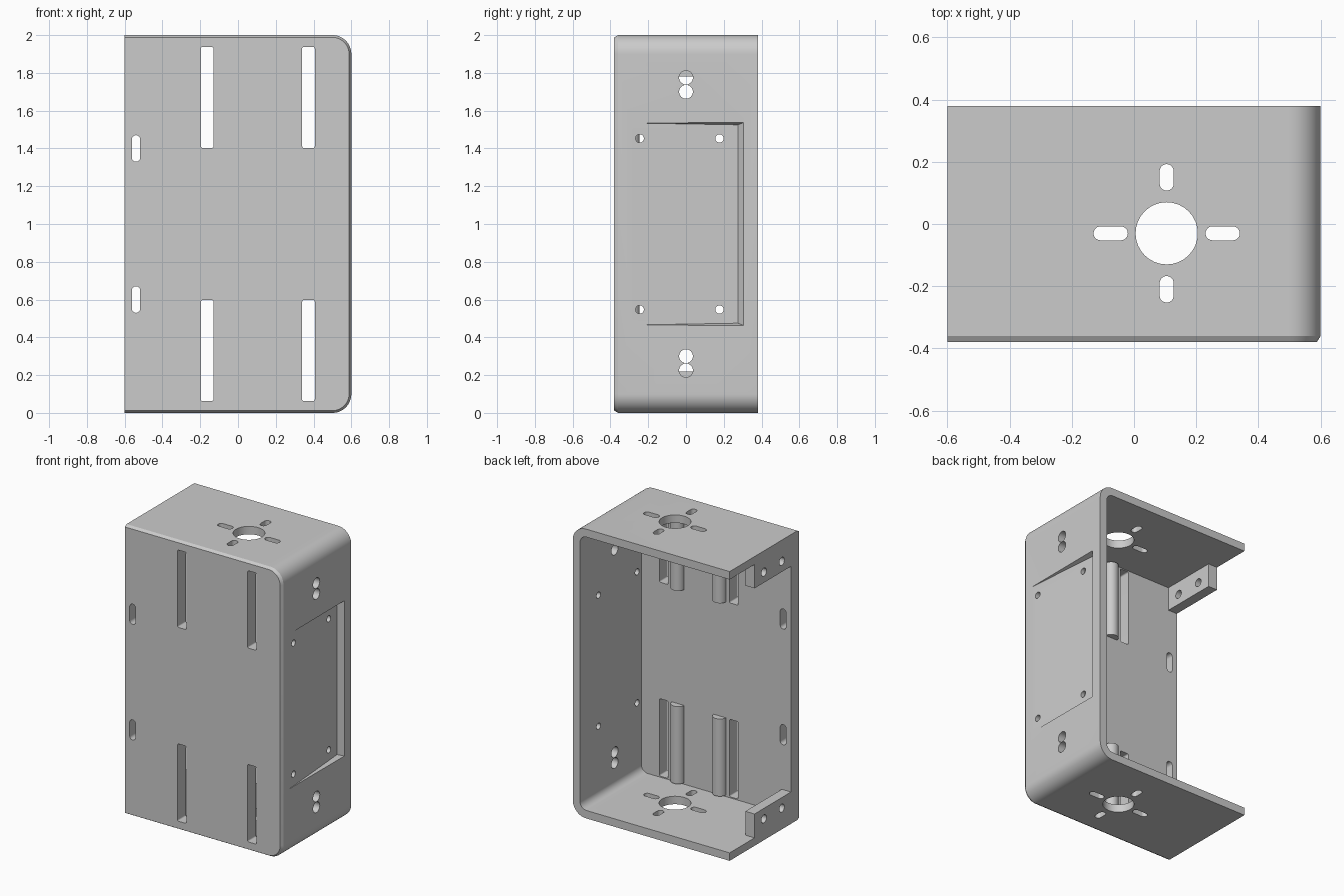
import bpy, bmesh, math
from mathutils import Vector

cube = bpy.data.objects.get("Cube")
if cube:
    bpy.data.objects.remove(cube, do_unlink=True)

grey = bpy.data.materials.new("plain grey")
grey.use_nodes = True
grey.diffuse_color = (0.6, 0.6, 0.6, 1)
grey.node_tree.nodes["Principled BSDF"].inputs["Base Color"].default_value = (0.6, 0.6, 0.6, 1)

AXES = {"x": lambda u, v, w: (w, u, v),   # profile in y, z
        "y": lambda u, v, w: (u, w, v),   # profile in x, z
        "z": lambda u, v, w: (u, v, w)}   # profile in x, y


def make_object(name, bm):
    bmesh.ops.recalc_face_normals(bm, faces=bm.faces)
    mesh = bpy.data.meshes.new(name)
    bm.to_mesh(mesh)
    bm.free()
    mesh.materials.append(grey)
    obj = bpy.data.objects.new(name, mesh)
    bpy.context.collection.objects.link(obj)
    return obj


def loft(name, axis, rings):
    """Skin a stack of (profile, depth) rings and cap both ends."""
    bm = bmesh.new()
    loops = [[bm.verts.new(AXES[axis](u, v, w)) for u, v in profile] for profile, w in rings]
    for a, b in zip(loops, loops[1:]):
        for i in range(len(a)):
            j = (i + 1) % len(a)
            bm.faces.new((a[i], a[j], b[j], b[i]))
    bm.faces.new(loops[0])
    bm.faces.new(loops[-1])
    return make_object(name, bm)


def arc(cu, cv, r, start, end, steps):
    angles = [math.radians(start + (end - start) * i / steps) for i in range(steps + 1)]
    return [(cu + r * math.cos(a), cv + r * math.sin(a)) for a in angles]


def round_right(u0, u1, v0, v1, r):
    """Rectangle with only its two right-hand corners rounded."""
    return ([(u0, v0)] + arc(u1 - r, v0 + r, r, -90, 0, 12)
            + arc(u1 - r, v1 - r, r, 0, 90, 12) + [(u0, v1)])


def round_all(cu, cv, w, h, r):
    """Rounded rectangle; r = half the short side gives a slot."""
    a, b = w / 2 - r, h / 2 - r
    points = []
    for k, (su, sv) in enumerate([(1, 1), (-1, 1), (-1, -1), (1, -1)]):
        for p in arc(cu + su * a, cv + sv * b, r, k * 90, k * 90 + 90, 8):
            if not points or (Vector(p) - Vector(points[-1])).length > 1e-5:
                points.append(p)
    if (Vector(points[0]) - Vector(points[-1])).length < 1e-5:
        points.pop()
    return points


def cut(target, cutter):
    mod = target.modifiers.new("cut", "BOOLEAN")
    mod.operation, mod.solver, mod.object = "DIFFERENCE", "EXACT", cutter
    graph = bpy.context.evaluated_depsgraph_get()
    mesh = bpy.data.meshes.new_from_object(target.evaluated_get(graph))
    target.modifiers.clear()
    target.data = mesh
    bpy.data.objects.remove(cutter, do_unlink=True)


def cut_slot(target, axis, cu, cv, w, h, d0, d1, r=None):
    profile = round_all(cu, cv, w, h, min(w, h) / 2 if r is None else r)
    cut(target, loft("cutter", axis, [(profile, d0), (profile, d1)]))


# Housing: rounded shell with a chamfered front edge
outer = round_right(-0.6, 0.6, 0, 2, 0.1)
housing = loft("housing", "y", [(round_right(-0.6, 0.588, 0.012, 1.988, 0.088), -0.38),
                                (outer, -0.36), (outer, 0.38)])

# Cavity, open at the back and at one side
inner = round_right(-0.8, 0.545, 0.055, 1.945, 0.05)
cut(housing, loft("cutter", "y", [(inner, -0.29), (inner, 0.6)]))

# Sloping pocket in the side wall
bm = bmesh.new()
for s in (-1, 1):
    for x, y, half in [(0.6, -0.3, 0.535), (0.565, 0.275, 0.525), (0.6, 0.305, 0.537),
                       (0.7, -0.3, 0.535), (0.7, 0.305, 0.537)]:
        bm.verts.new((x, y, 1 + s * half))
bmesh.ops.convex_hull(bm, input=bm.verts)
cut(housing, make_object("cutter", bm))

# Openings mirrored above and below mid height
for s in (-1, 1):
    for x in (-0.163, 0.373):
        cut_slot(housing, "y", x, 1 + s * 0.67, 0.067, 0.535, -0.5, -0.2, 0.01)
    cut_slot(housing, "y", -0.54, 1 + s * 0.4, 0.045, 0.14, -0.5, -0.2)
    for z in (0.7, 0.775):
        cut_slot(housing, "x", 0, 1 + s * z, 0.073, 0.073, 0.5, 0.7)
    for y in (-0.245, 0.177):
        cut_slot(housing, "x", y, 1 + s * 0.453, 0.044, 0.044, 0.5, 0.7)

# Shaft hole and four slots through top and bottom
cx, cy = 0.105, -0.03
cut_slot(housing, "z", cx, cy, 0.2, 0.2, -0.5, 2.5)
for s in (-1, 1):
    cut_slot(housing, "z", cx + s * 0.18, cy, 0.11, 0.045, -0.5, 2.5)
    cut_slot(housing, "z", cx, cy + s * 0.18, 0.045, 0.085, -0.5, 2.5)

parts = [housing]
for s, label in ((-1, "lower"), (1, "upper")):
    # Mounting block with two screw holes
    z = 1 + s * 0.8625
    rect = [(-0.292, z - 0.0825), (0.108, z - 0.0825), (0.108, z + 0.0825), (-0.292, z + 0.0825)]
    block = loft(label + "_mounting_block", "x", [(rect, -0.6), (rect, -0.53)])
    for y in (0.005, -0.19):
        cut_slot(block, "x", y, 1 + s * 0.853, 0.056, 0.056, -0.8, -0.4)
    parts.append(block)
    # Half-round ribs beside the long slots
    for t, side in ((-1, "right"), (1, "left")):
        half_round = arc(cx + t * 0.16, -0.292, 0.047, 0, 180, 16)
        parts.append(loft(f"{label}_{side}_rib", "z",
                          [(half_round, 1 + s * 0.4), (half_round, 1 + s * 0.935)]))

# Smooth curved faces, keep edges sharp
bpy.ops.object.select_all(action="DESELECT")
for part in parts:
    part.select_set(True)
bpy.context.view_layer.objects.active = housing
bpy.ops.object.shade_smooth_by_angle(angle=math.radians(25))
